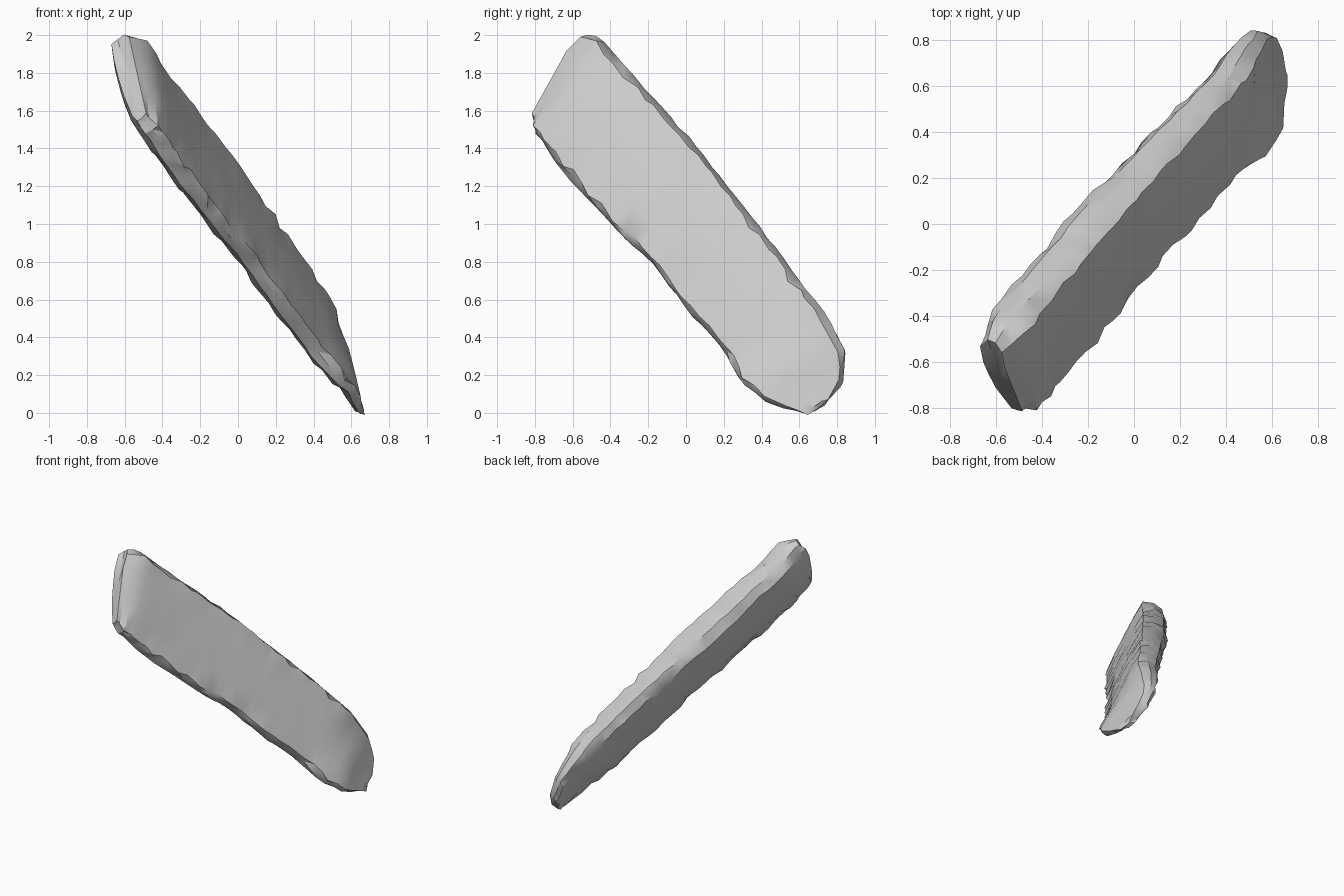
import bpy, bmesh, random
from mathutils import Vector

random.seed(11)
cube = bpy.data.objects.get("Cube")
if cube:
    bpy.data.objects.remove(cube)

# Slab frame: length runs down, width across the broad face, depth out of it
middle = Vector((0, 0, 1))
length = Vector((1.15, 1.25, -1.6)).normalized()
width = Vector((0.05, 0.79, 0.6))
width = (width - length * width.dot(length)).normalized()
depth = length.cross(width)

# Outline: distance along the slab, offset of upper and lower edge
UPPER = [(-1.19, .21), (-1.14, .248), (-.78, .275), (-.43, .297), (.31, .3),
         (.7, .292), (.98, .287), (1.19, .245), (1.3, .14), (1.35, .03)]
LOWER = [(-1.19, -.3), (-1.1, -.33), (-.8, -.34), (-.62, -.338), (-.12, -.3),
         (.06, -.265), (.41, -.278), (.73, -.25), (.98, -.285), (1.18, -.245), (1.35, -.12)]
# Depth scale along the slab
FRONT = [(-1.19, .65), (-1.08, 1.15), (-.6, 1), (.85, 1), (1.1, .8), (1.35, .25)]
BACK = [(-1.19, .5), (-1.05, 1.1), (-.3, 1.2), (.2, 1), (.9, .8), (1.35, .3)]

# Cross-section: fraction across, depth, roughness
SECTION = [(-.92, .083, 1), (-.45, .092, 0), (0, .094, 0), (.45, .092, 0), (.9, .083, 1),
           (1, .02, .3), (.97, -.06, .4), (.8, -.108, .8),
           (.4, -.112, .1), (0, -.1, .1), (-.4, -.078, .1),
           (-.8, -.032, .8), (-1, .01, .3), (-.98, .05, .3)]


def sample(table, s):
    for (a, va), (b, vb) in zip(table, table[1:]):
        if s <= b:
            return va + (vb - va) * max(0, (s - a) / (b - a))
    return table[-1][1]


def ramp(value, start, end):
    return min(1, max(0, (value - start) / (end - start)))


def point(s, across, out, rough):
    hi, lo = sample(UPPER, s), sample(LOWER, s)
    slant = -.12 * min(across, .6) * ramp(-s, .75, 1.15)
    # Rough edges with an occasional deeper chip
    chip = random.uniform(-.04, .04)
    if random.random() < .2:
        chip -= random.uniform(.04, .13)
    across += chip * rough * (1 if across > 0 else -1)
    u = (hi + lo) / 2 + across * (hi - lo) / 2
    out *= sample(FRONT if out > 0 else BACK, s)
    out += random.uniform(-.01, .01) * rough + random.uniform(-.002, .002)
    # The lower end twists and bends back slightly
    out -= .2 * u * ramp(s, .8, 1.1) + .04 * ramp(s, 1.1, 1.32)
    along = s + slant + random.uniform(-.02, .02) * rough
    return middle + length * along + width * u + depth * out


# Chipped slab: rings of the section joined along the length
bm = bmesh.new()
steps = 30
stations = [-1.19, -1.15] + [-1.1 + 2.35 * i / steps for i in range(steps + 1)] + [1.3, 1.35]
rings = [[bm.verts.new(point(s, *p)) for p in SECTION] for s in stations]
count = len(SECTION)
for a, b in zip(rings, rings[1:]):
    for i in range(count):
        j = (i + 1) % count
        bm.faces.new((a[i], a[j], b[j], b[i]))

# Broken ends: fans around a centre point
for ring, push in ((rings[0], -.01), (rings[-1], .01)):
    centre = sum((v.co for v in ring), Vector()) / count
    tip = bm.verts.new(centre + length * push)
    for i in range(count):
        bm.faces.new((ring[i], ring[(i + 1) % count], tip))

bmesh.ops.triangulate(bm, faces=bm.faces[:], quad_method='SHORT_EDGE')
bmesh.ops.recalc_face_normals(bm, faces=bm.faces[:])

mesh = bpy.data.meshes.new("stone_slab")
bm.to_mesh(mesh)
bm.free()
slab = bpy.data.objects.new("stone_slab", mesh)
bpy.context.collection.objects.link(slab)

stone = bpy.data.materials.new("pale_grey_stone")
stone.use_nodes = True
colour = (.6, .6, .6, 1)
stone.diffuse_color = colour
stone.node_tree.nodes["Principled BSDF"].inputs["Base Color"].default_value = colour
mesh.materials.append(stone)

bpy.ops.object.select_all(action='DESELECT')
slab.select_set(True)
bpy.context.view_layer.objects.active = slab
bpy.ops.object.shade_smooth_by_angle(angle=.55)
